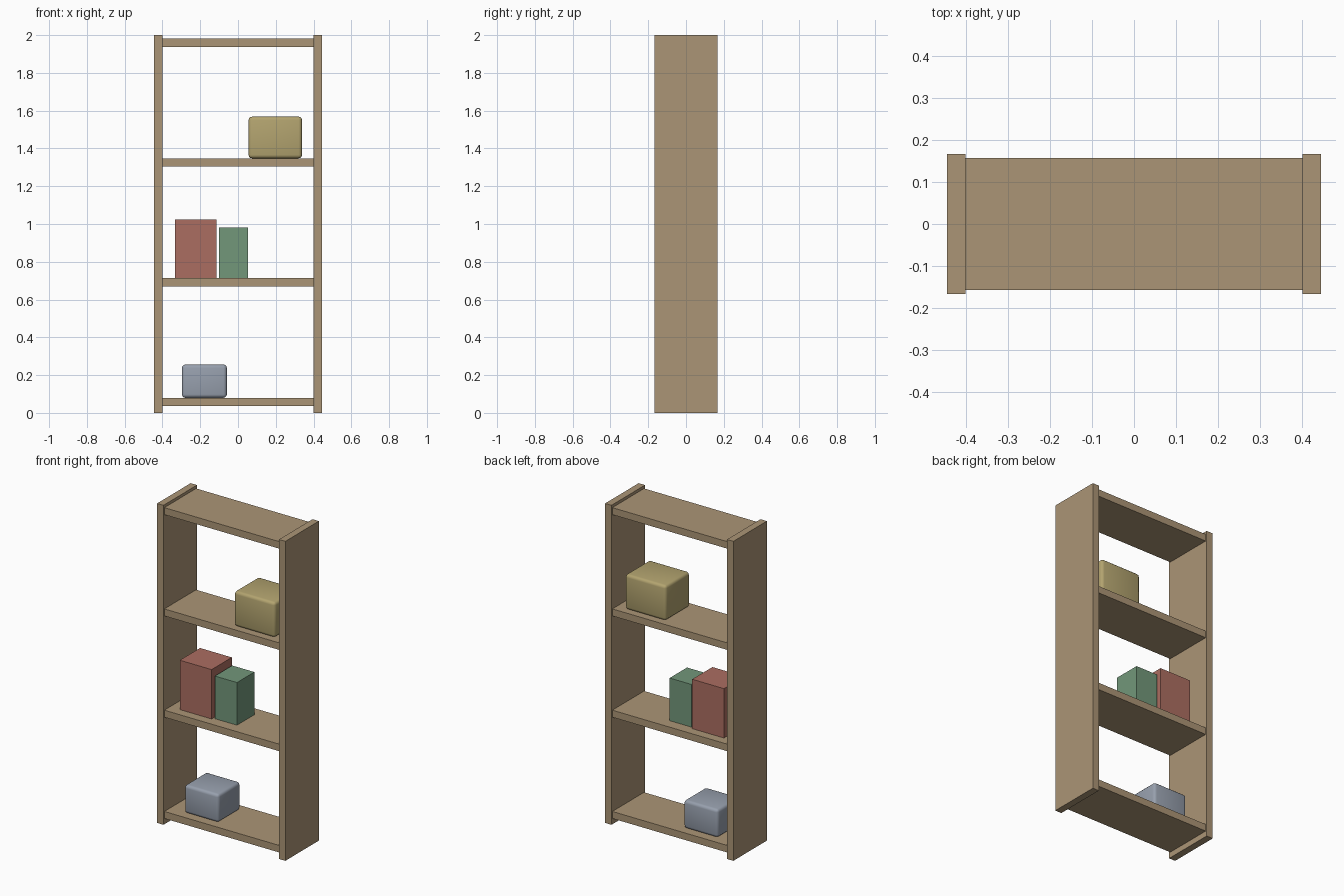
import bpy

if "Cube" in bpy.data.objects:
    bpy.data.objects.remove(bpy.data.objects["Cube"])


def material(name, rgb):
    m = bpy.data.materials.new(name)
    m.diffuse_color = (*rgb, 1)
    m.use_nodes = True
    m.node_tree.nodes["Principled BSDF"].inputs["Base Color"].default_value = m.diffuse_color
    return m


def box(name, x, y, z, mat, bevel=0):
    """Box from (min, max) ranges, optionally with rounded edges."""
    bpy.ops.mesh.primitive_cube_add(
        size=1, location=[(a + b) / 2 for a, b in (x, y, z)])
    ob = bpy.context.object
    ob.name = name
    ob.scale = [b - a for a, b in (x, y, z)]
    bpy.ops.object.transform_apply(location=False, rotation=False, scale=True)
    ob.data.materials.append(mat)
    if bevel:
        mod = ob.modifiers.new("rounded_edges", 'BEVEL')
        mod.width = bevel
        mod.segments = 3
        bpy.ops.object.modifier_apply(modifier=mod.name)
        bpy.ops.object.shade_smooth_by_angle()
    return ob


wood = material("wood", (0.41, 0.30, 0.18))
red = material("red", (0.41, 0.155, 0.12))
green = material("green", (0.17, 0.31, 0.195))
yellow = material("yellow", (0.45, 0.37, 0.16))
blue_grey = material("blue_grey", (0.31, 0.35, 0.42))

# Upright side panels
box("left_side", (-0.444, -0.4), (-0.166, 0.166), (0, 2), wood)
box("right_side", (0.4, 0.444), (-0.166, 0.166), (0, 2), wood)

# Four evenly spaced boards between the sides
tops = [0.080 + i * 0.634 for i in range(4)]
for i, top in enumerate(tops):
    box(f"shelf_{i + 1}", (-0.4, 0.4), (-0.157, 0.157), (top - 0.044, top), wood)

# Rounded storage boxes on the lowest and third shelves
box("lower_storage_box", (-0.297, -0.059), (-0.11, 0.11),
    (tops[0], 0.256), blue_grey, 0.018)
box("upper_storage_box", (0.056, 0.339), (-0.121, 0.121),
    (tops[2], 1.568), yellow, 0.018)

# Sharp-edged book blocks on the second shelf
box("large_book_block", (-0.333, -0.113), (-0.1, 0.1), (tops[1], 1.023), red)
box("small_book_block", (-0.1, 0.053), (-0.086, 0.086), (tops[1], 0.981), green)
